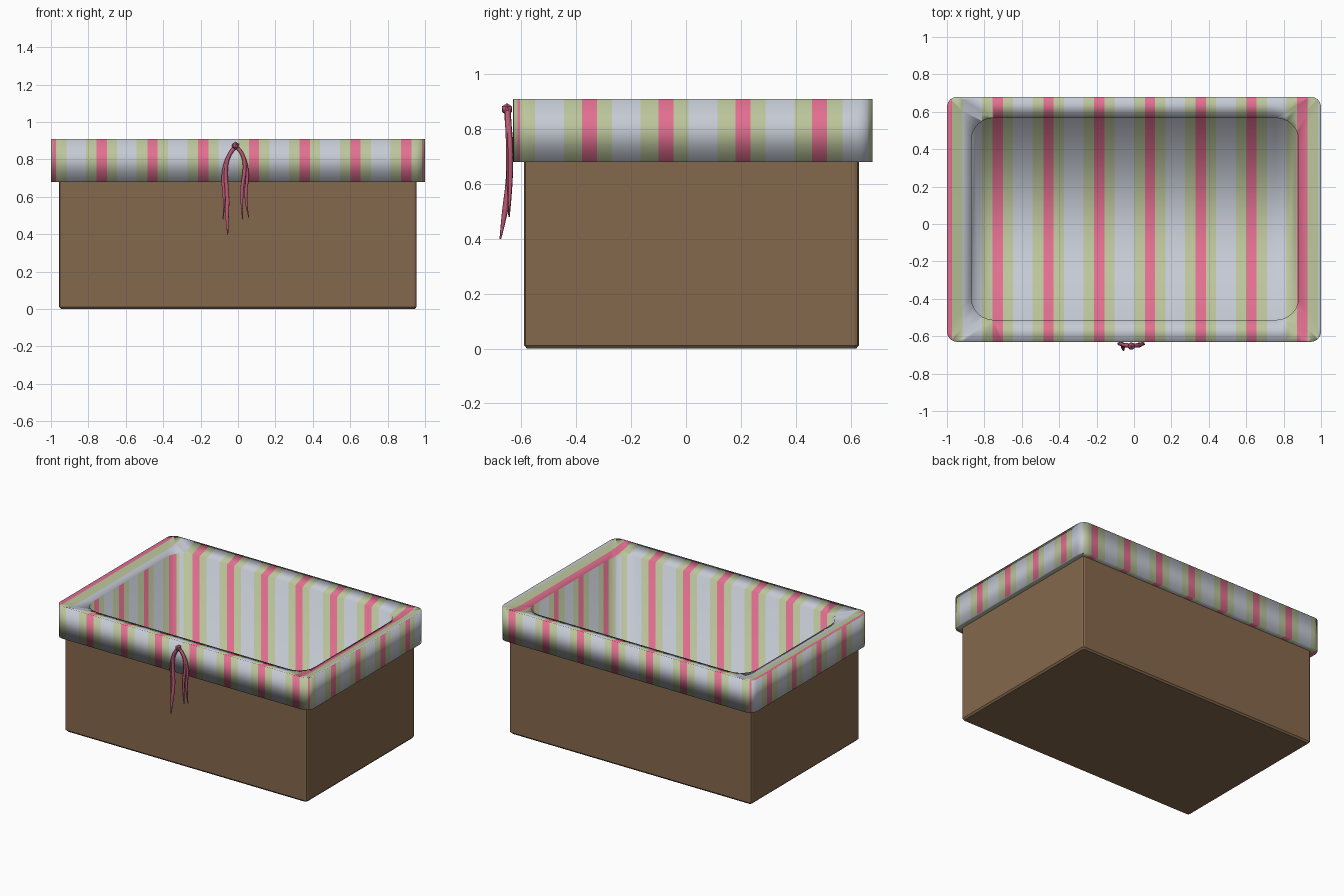
import bpy, bmesh, math
from mathutils import Vector

if "Cube" in bpy.data.objects:
    bpy.data.objects.remove(bpy.data.objects["Cube"])

def mat(name, c):
    m = bpy.data.materials.new(name)
    m.diffuse_color = (*c, 1)
    m.use_nodes = True
    m.node_tree.nodes["Principled BSDF"].inputs["Base Color"].default_value = m.diffuse_color
    return m

WHITE = mat("liner white", (0.56, 0.59, 0.66))
GREEN = mat("liner green", (0.50, 0.56, 0.33))
PINK = mat("liner pink", (0.76, 0.16, 0.28))
BROWN = mat("box brown", (0.235, 0.14, 0.074))
ROSE = mat("bow rose", (0.50, 0.10, 0.18))

def finish(bm, name, mats):
    bmesh.ops.recalc_face_normals(bm, faces=bm.faces)
    me = bpy.data.meshes.new(name)
    bm.to_mesh(me)
    bm.free()
    ob = bpy.data.objects.new(name, me)
    bpy.context.collection.objects.link(ob)
    for m in mats:
        me.materials.append(m)
    return ob

def ring(bm, x0, x1, y0, y1, r, z, n=6):
    """Rounded rectangle of vertices at height z."""
    out = []
    for i, (cx, cy) in enumerate([(x1-r, y1-r), (x0+r, y1-r), (x0+r, y0+r), (x1-r, y0+r)]):
        for k in range(n + 1):
            a = math.pi / 2 * (i + k / n)
            out.append(bm.verts.new((cx + r*math.cos(a), cy + r*math.sin(a), z)))
    return out

def loft(bm, rings):
    for a, b in zip(rings, rings[1:]):
        for i in range(len(a)):
            j = (i + 1) % len(a)
            bm.faces.new((a[i], a[j], b[j], b[i]))

# cardboard box: outer shell with slightly rounded corners
bm = bmesh.new()
rs = [ring(bm, -.945, .945, -.58, .62, .012, 0, 2),
      ring(bm, -.957, .955, -.59, .63, .015, .012, 2),
      ring(bm, -.957, .955, -.59, .63, .015, .70, 2)]
loft(bm, rs)
bm.faces.new(rs[0])
box = finish(bm, "cardboard_box", [BROWN])

# fabric liner: cuff, sloping rim, inner walls and floor
bm = bmesh.new()
rs = [ring(bm, -.95, .95, -.585, .625, .02, .685),
      ring(bm, -1, 1, -.63, .68, .055, .68),
      ring(bm, -1, 1, -.63, .68, .055, .91),
      ring(bm, -.87, .88, -.513, .567, .12, .875),
      ring(bm, -.87, .88, -.513, .567, .12, .03)]
loft(bm, rs)
bm.faces.new(rs[-1])
bmesh.ops.recalc_face_normals(bm, faces=bm.faces)

# stripe pattern: pink, green, white, green, repeated
STEPS = (0, .055, .11, .215)
XP, YP = (-1.028, .2715), (-.66, .28)

def cut(axis, start, period):
    for k in range(9):
        for s in STEPS:
            co = Vector((0, 0, 0))
            co[axis] = start + k*period + s
            no = Vector((0, 0, 0))
            no[axis] = 1
            # side faces are cut along y, all other faces along x
            fs = [f for f in bm.faces if (abs(f.normal.x) > .72) == (axis == 1)]
            geom = set(fs)
            for f in fs:
                geom.update(f.edges)
                geom.update(f.verts)
            bmesh.ops.bisect_plane(bm, geom=list(geom), dist=1e-5, plane_co=co, plane_no=no)
            bm.normal_update()

cut(0, *XP)
cut(1, *YP)
for f in bm.faces:
    c = f.calc_center_median()
    if abs(f.normal.x) > .72:
        t = (c.y - YP[0]) % YP[1]
    else:
        t = (c.x - XP[0]) % XP[1]
    f.material_index = 2 if t < .055 else 1 if t < .11 else 0 if t < .215 else 1
    f.smooth = True
liner = finish(bm, "striped_liner", [WHITE, GREEN, PINK])

# ribbon bow: drooping tapered strands and a knot
def strand(name, pts, r):
    cu = bpy.data.curves.new(name, 'CURVE')
    cu.dimensions = '3D'
    cu.bevel_depth = r
    cu.bevel_resolution = 1
    cu.resolution_u = 5
    cu.use_fill_caps = True
    sp = cu.splines.new('NURBS')
    sp.points.add(len(pts) - 1)
    sp.use_endpoint_u = True
    sp.order_u = 3
    for i, (p, q) in enumerate(zip(sp.points, pts)):
        p.co = (*q, 1)
        p.radius = 1 if i < len(pts) - 1 else .25
    ob = bpy.data.objects.new(name, cu)
    bpy.context.collection.objects.link(ob)
    cu.materials.append(ROSE)

K = (-.013, -.65, .87)
strand("bow_tail_left", [K, (-.05, -.65, .83), (-.07, -.64, .74), (-.055, -.645, .6), (-.06, -.66, .5), (-.055, -.677, .40)], .012)
strand("bow_loop_left", [K, (-.06, -.645, .82), (-.085, -.64, .7), (-.07, -.64, .6), (-.08, -.645, .48)], .009)
strand("bow_tail_right", [K, (.025, -.65, .84), (.04, -.645, .75), (.015, -.645, .62), (.025, -.645, .48)], .011)
strand("bow_loop_right", [K, (.03, -.645, .83), (.055, -.64, .72), (.035, -.64, .6), (.057, -.645, .49)], .009)
bm = bmesh.new()
bmesh.ops.create_icosphere(bm, subdivisions=1, radius=.022)
for v in bm.verts:
    v.co += Vector((-.014, -.653, .873))
finish(bm, "bow_knot", [ROSE])
